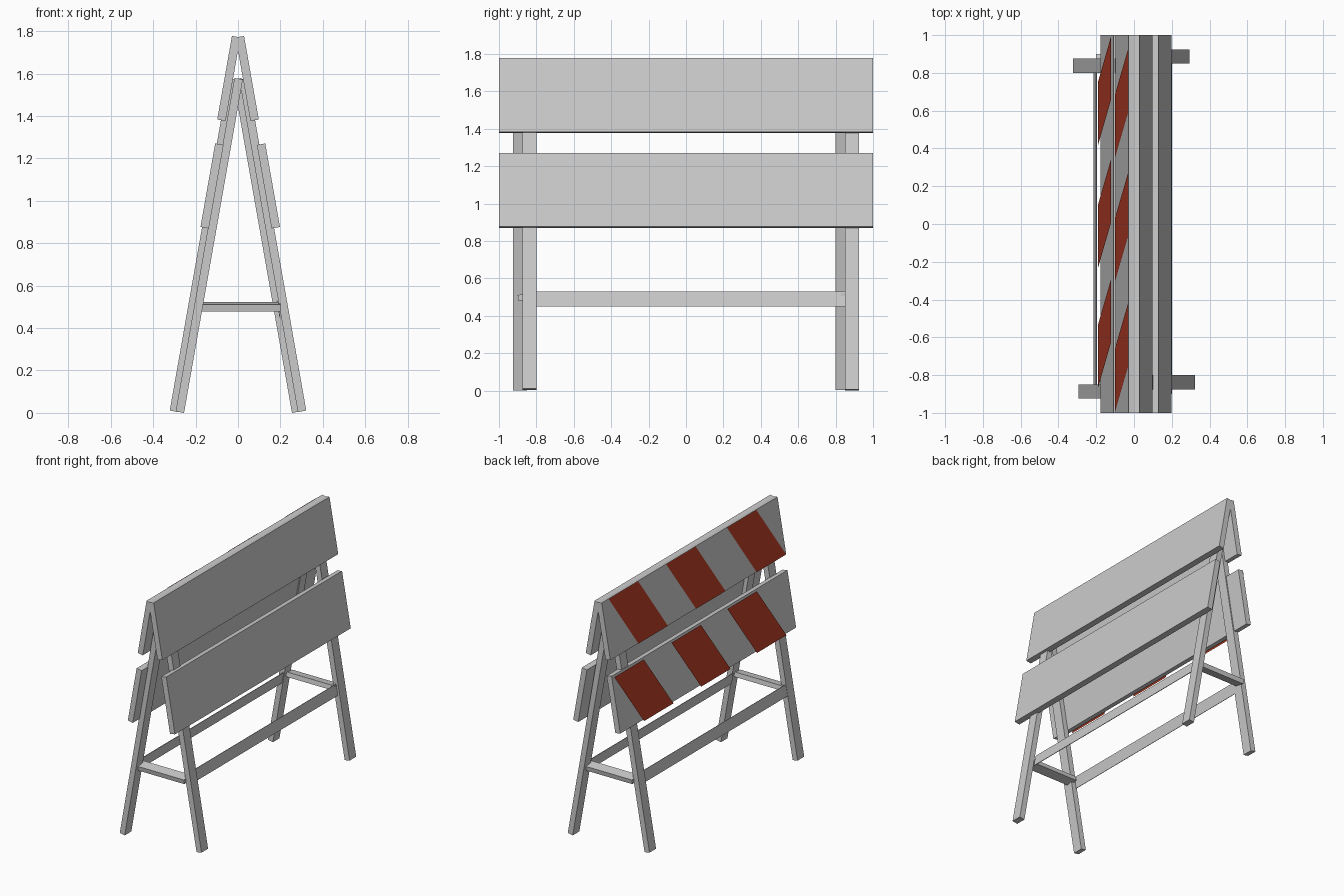
import bpy, math
from mathutils import Vector, Matrix

if "Cube" in bpy.data.objects:
    bpy.data.objects.remove(bpy.data.objects["Cube"])

A = math.radians(10)
UP = Vector((-math.sin(A), 0, math.cos(A)))    # up along the leaning frame
OUT = Vector((math.cos(A), 0, math.sin(A)))    # outward from the leaning face

red = bpy.data.materials.new("red_paint")
red.diffuse_color = (0.5, 0.05, 0.02, 1)
red.use_nodes = True
red.node_tree.nodes["Principled BSDF"].inputs["Base Color"].default_value = red.diffuse_color

BOX_FACES = [(0, 1, 3, 2), (4, 6, 7, 5), (0, 4, 5, 1),
             (2, 3, 7, 6), (0, 2, 6, 4), (1, 5, 7, 3)]


def add_mesh(name, verts, faces):
    me = bpy.data.meshes.new(name)
    me.from_pydata(verts, [], faces)
    ob = bpy.data.objects.new(name, me)
    bpy.context.collection.objects.link(ob)
    return ob


def slab(name, side, x, z, length, thick, y0, y1):
    """Leaning board; (x, z) is the bottom corner of its outer face.
    Side -1 turns the board half a turn about z."""
    base = Vector((x, 0, z))
    verts = []
    for t in (-thick, 0):
        for y in (y0, y1):
            for u in (0, length):
                p = base + OUT * t + UP * u
                verts.append((side * p.x, side * y, p.z))
    return add_mesh(name, verts, BOX_FACES)


def stripes(name, x, z, length, tops, width=0.335, shift=-0.24):
    """Slanted red stripes laid on the left boards."""
    for i, y in enumerate(tops):
        verts = []
        for u, yy in ((0, y + shift), (0, y + shift - width),
                      (length, y - width), (length, y)):
            p = Vector((x, 0, z)) + UP * u
            verts.append((-p.x, yy, p.z))
        ob = add_mesh(f"{name}_{i + 1}", verts, [(0, 3, 2, 1)])
        ob.data.materials.append(red)


for side, label in ((1, "right"), (-1, "left")):
    # Boards
    slab(f"upper_board_{label}", side, 0.098, 1.384, 0.4, 0.04, -1, 1)
    low_x = 0.198 if side > 0 else 0.177
    slab(f"lower_board_{label}", side, low_x, 0.877, 0.4, 0.04, -1, 1)
    # Legs, one slightly further out than the other
    slab(f"outer_leg_{label}", side, 0.322, 0.011, 1.593, 0.04, -0.875, -0.80)
    slab(f"inner_leg_{label}", side, 0.294, 0.007, 1.597, 0.04, 0.85, 0.925)
    # Thin long rail between the two legs
    rail_x = 0.2 if side > 0 else 0.214
    slab(f"rail_{label}", side, rail_x, 0.45, 0.081, 0.004, -0.80, 0.85)

# Cross bars between the two halves, slightly rolled
for side, label in ((1, "front"), (-1, "back")):
    verts = [(x, y, z) for x in (-0.19, 0.2) for y in (-0.036, 0.036)
             for z in (-0.0165, 0.0165)]
    bar = add_mesh(f"cross_bar_{label}", verts, BOX_FACES)
    bar.data.transform(Matrix.Rotation(math.pi if side < 0 else 0, 4, 'Z')
                       @ Matrix.Translation((0, -0.862, 0.501))
                       @ Matrix.Rotation(A, 4, 'X'))

# Painted stripes
stripes("upper_stripe", 0.101, 1.384, 0.4, (0.925, 0.27, -0.42))
stripes("lower_stripe", 0.191, 0.875, 0.395, (0.99, 0.34, -0.295))
